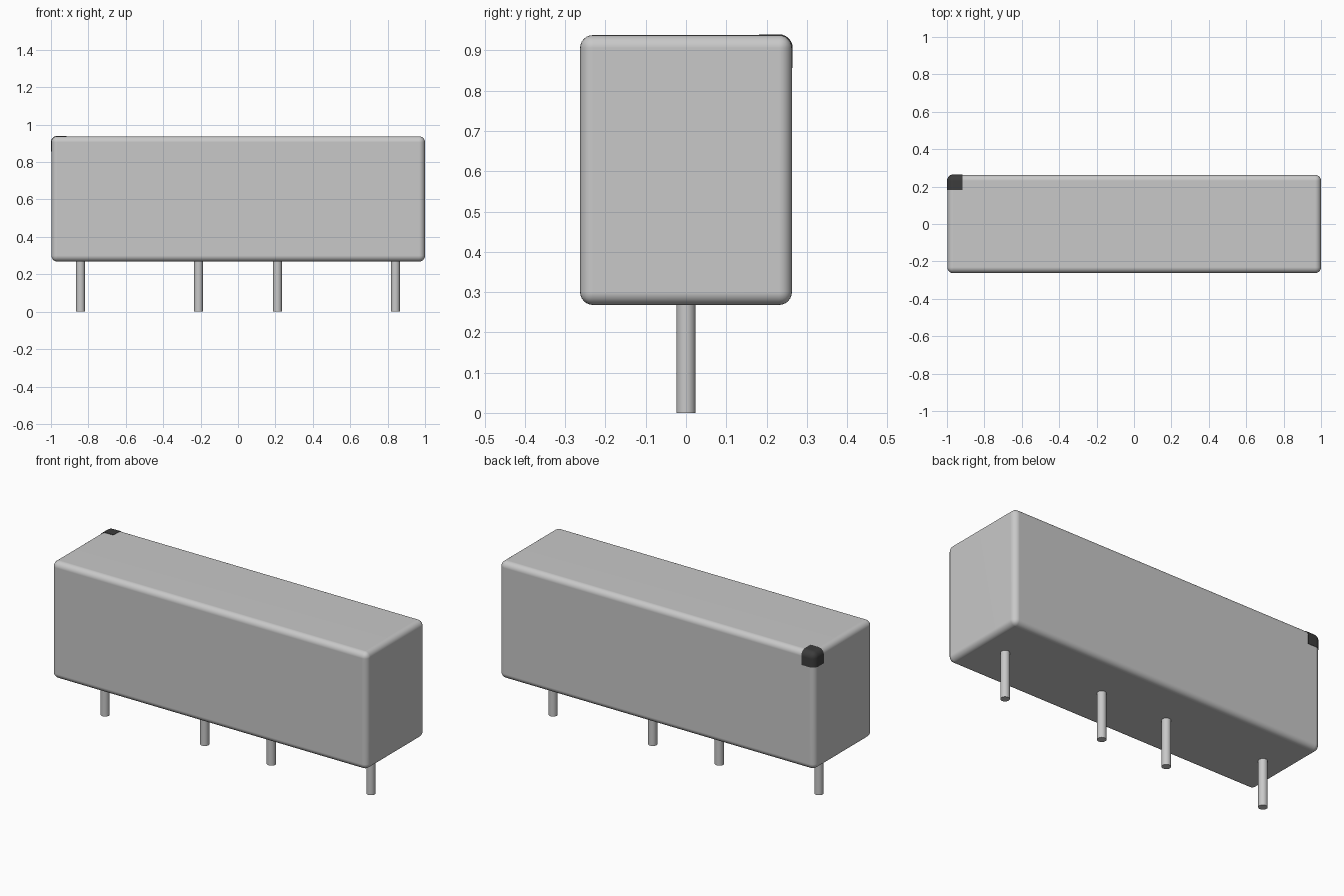
import bpy
import bmesh
from mathutils import Matrix, Vector

if "Cube" in bpy.data.objects:
    bpy.data.objects.remove(bpy.data.objects["Cube"], do_unlink=True)


def material(name, rgb, metallic=0.0):
    mat = bpy.data.materials.new(name)
    mat.use_nodes = True
    mat.diffuse_color = (*rgb, 1)
    mat.node_tree.nodes["Principled BSDF"].inputs["Base Color"].default_value = (*rgb, 1)
    return mat


LIGHT = material("light_grey", (0.58, 0.58, 0.58))
DARK = material("dark_grey", (0.045, 0.045, 0.045))

SIZE = Vector((1.998, 0.526, 0.67))
CENTRE = Vector((0.001, 0, 0.603))
RADIUS = 0.032
PROUD = 0.002       # how far the corner mark stands out of the case
MARK = 0.084        # corner mark size


def rounded_box(size, radius):
    bm = bmesh.new()
    bmesh.ops.create_cube(bm, size=1,
                          matrix=Matrix.Translation(CENTRE) @ Matrix.Diagonal((*size, 1)))
    bmesh.ops.bevel(bm, geom=bm.edges[:], offset=radius, segments=6,
                    profile=0.5, affect='EDGES')
    return bm


def finish(bm, name, mat):
    bmesh.ops.recalc_face_normals(bm, faces=bm.faces[:])
    mesh = bpy.data.meshes.new(name)
    bm.to_mesh(mesh)
    bm.free()
    mesh.materials.append(mat)
    obj = bpy.data.objects.new(name, mesh)
    bpy.context.collection.objects.link(obj)
    bpy.ops.object.select_all(action='DESELECT')
    obj.select_set(True)
    bpy.context.view_layer.objects.active = obj
    bpy.ops.object.shade_smooth_by_angle(angle=0.6)
    # Keep the large faces flat while the rounded edges stay smooth
    normals = obj.modifiers.new("flat_face_normals", 'WEIGHTED_NORMAL')
    normals.keep_sharp = True
    return obj


# Case
finish(rounded_box(SIZE, RADIUS), "case", LIGHT)

# Corner mark: the back right top corner cut out of a slightly larger case
grown = SIZE + Vector((PROUD, PROUD, PROUD)) * 2
bm = rounded_box(grown, RADIUS + PROUD)
for outward in (Vector((-1, 0, 0)), Vector((0, 1, 0)), Vector((0, 0, 1))):
    axis = [abs(c) for c in outward].index(1)
    point = CENTRE + outward * (grown[axis] / 2 - MARK)
    bmesh.ops.bisect_plane(bm, geom=bm.verts[:] + bm.edges[:] + bm.faces[:],
                           plane_co=point, plane_no=outward, clear_inner=True)
    bmesh.ops.holes_fill(bm, edges=[e for e in bm.edges if e.is_boundary], sides=0)
finish(bm, "corner_mark", DARK)

# Pins, running a little way up into the case
PIN_TOP = 0.29
for i, x in enumerate((-0.842, -0.211, 0.211, 0.842)):
    bm = bmesh.new()
    bmesh.ops.create_cone(bm, cap_ends=True, segments=24, radius1=0.024, radius2=0.024,
                          depth=PIN_TOP, matrix=Matrix.Translation((x, 0, PIN_TOP / 2)))
    finish(bm, f"pin_{i + 1}", LIGHT)
